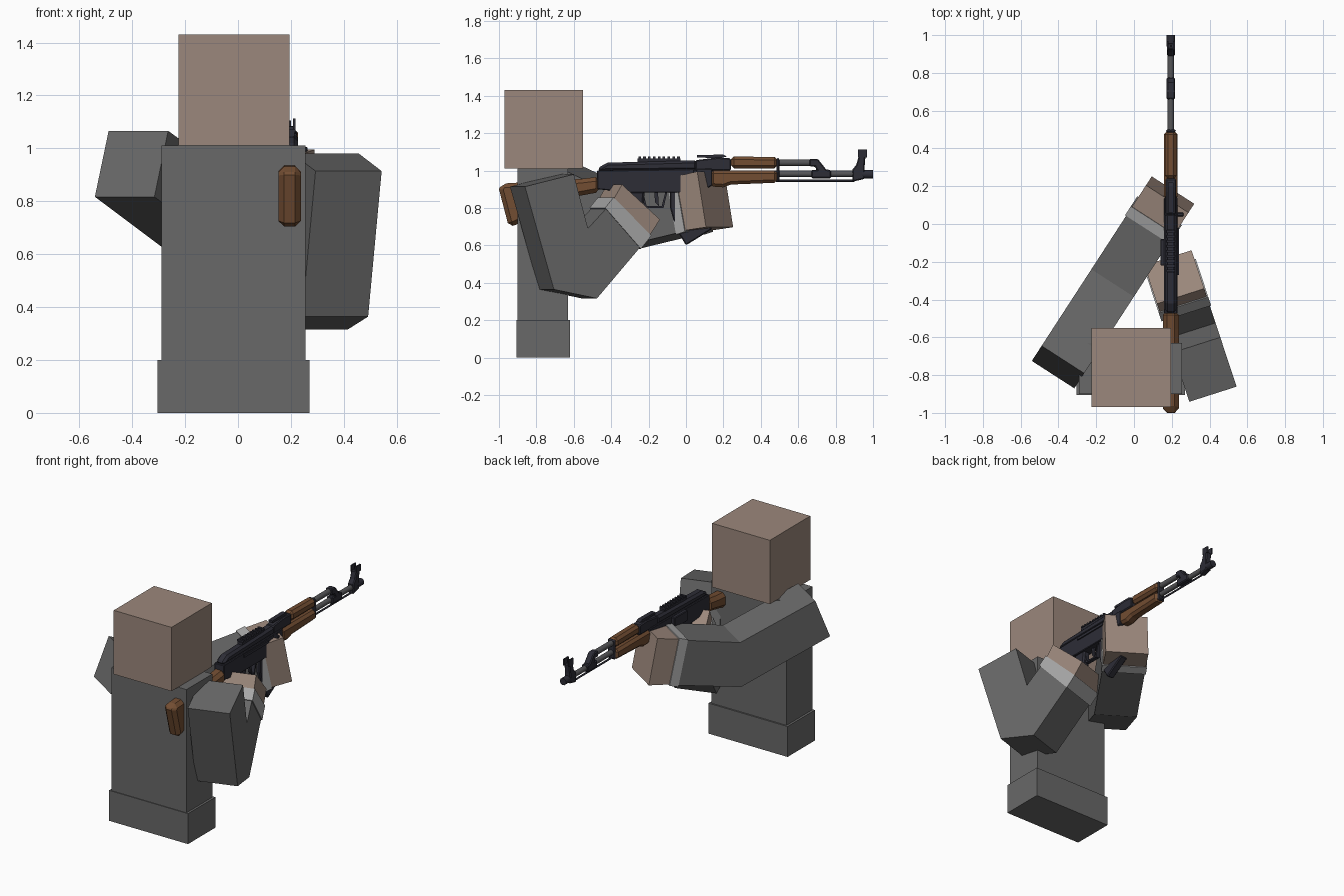
import bpy, bmesh, math
from mathutils import Vector


def material(name, r, g, b):
    m = bpy.data.materials.new(name)
    m.diffuse_color = (r, g, b, 1)
    return m


SHIRT = material("grey cloth", 0.14, 0.14, 0.14)
SKIN = material("skin", 0.33, 0.245, 0.20)
CUFF = material("light grey cuff", 0.40, 0.40, 0.40)
WOOD = material("brown wood", 0.17, 0.075, 0.032)
DARK = material("dark blue steel", 0.026, 0.026, 0.037)
STEEL = material("grey steel", 0.09, 0.09, 0.095)
GX = 0.195  # rifle centre plane


def prism(name, pts, offset, mat, bevel=0.0, grow=1.0):
    """Extrude a flat outline by an offset vector."""
    bm = bmesh.new()
    face = bm.faces.new([bm.verts.new(p) for p in pts])
    ext = bmesh.ops.extrude_face_region(bm, geom=[face], use_keep_orig=True)
    new = [v for v in ext["geom"] if isinstance(v, bmesh.types.BMVert)]
    bmesh.ops.translate(bm, verts=new, vec=Vector(offset))
    bmesh.ops.recalc_face_normals(bm, faces=bm.faces)
    mid = sum((v.co for v in bm.verts), Vector()) / len(bm.verts)
    for v in bm.verts:
        v.co = mid + (v.co - mid) * grow
    me = bpy.data.meshes.new(name)
    bm.to_mesh(me)
    bm.free()
    me.materials.append(mat)
    ob = bpy.data.objects.new(name, me)
    bpy.context.collection.objects.link(ob)
    if bevel:
        mod = ob.modifiers.new("edge", "BEVEL")
        mod.width, mod.segments, mod.limit_method = bevel, 1, "ANGLE"
        mod.angle_limit = math.radians(50)
    return ob


def box(name, x0, x1, y0, y1, z0, z1, mat, bevel=0.0):
    return prism(name, [(x0, y0, z0), (x0, y1, z0), (x0, y1, z1), (x0, y0, z1)],
                 (x1 - x0, 0, 0), mat, bevel)


def side(name, yz, width, mat, bevel=0.0, x=GX):
    """Rifle part: side outline with a width centred on x."""
    return prism(name, [(x - width / 2, y, z) for y, z in yz], (width, 0, 0), mat, bevel)


def tube(name, r, y0, y1, z, mat, x=GX):
    bpy.ops.mesh.primitive_cylinder_add(vertices=14, radius=r, depth=y1 - y0,
                                        location=(x, (y0 + y1) / 2, z),
                                        rotation=(math.pi / 2, 0, 0))
    ob = bpy.context.object
    ob.name = name
    ob.data.materials.append(mat)
    bpy.ops.object.shade_smooth_by_angle()
    return ob


# Body
box("waist", -0.305, 0.27, -0.905, -0.62, 0, 0.20, SHIRT)
box("torso", -0.29, 0.255, -0.90, -0.63, 0.20, 1.01, SHIRT)
box("head", -0.225, 0.195, -0.97, -0.55, 1.01, 1.43, SKIN)


# Arms: side outlines placed in a slanted vertical plane
def arm(side_name, x0, y0, slope, offset, sleeve, cuff, hand):
    for part, yz, mat, grow in (("sleeve", sleeve, SHIRT, 1), ("cuff", cuff, CUFF, 1.05),
                                ("hand", hand, SKIN, 1)):
        prism(side_name + "_" + part, [(x0 + slope * (y - y0), y, z) for y, z in yz],
              offset, mat, 0, grow)


arm("right", 0.543, -0.861, -0.33, (-0.25, -0.08, 0),
    [(-0.861, 0.914), (-0.60, 0.98), (-0.524, 0.69), (-0.428, 0.795),
     (-0.246, 0.588), (-0.476, 0.316), (-0.706, 0.364)],
    [(-0.428, 0.797), (-0.246, 0.588), (-0.193, 0.655), (-0.385, 0.85)],
    [(-0.385, 0.85), (-0.193, 0.655), (-0.139, 0.738), (-0.342, 0.925)])
arm("left", -0.264, -0.79, 0.65, (-0.225, 0.145, 0),
    [(-0.79, 1.066), (-0.385, 0.876), (-0.10, 0.95), (-0.05, 0.665),
     (-0.39, 0.583), (-0.87, 0.817)],
    [(-0.10, 0.95), (-0.05, 0.665), (-0.005, 0.68), (-0.055, 0.968)],
    [(-0.055, 0.968), (-0.005, 0.68), (0.107, 0.697), (0.06, 0.995)])

# Wooden furniture
side("stock", [(-0.985, 0.93), (-1.0, 0.90), (-0.947, 0.697), (-0.91, 0.71), (-0.62, 0.855),
               (-0.46, 0.885), (-0.46, 0.968), (-0.56, 0.955)], 0.085, WOOD, 0.022)
side("lower_handguard", [(0.13, 0.915), (0.20, 0.91), (0.24, 0.925), (0.49, 0.935),
                         (0.49, 1.0), (0.13, 1.0)], 0.072, WOOD, 0.016)
side("upper_handguard", [(0.24, 1.012), (0.49, 1.012), (0.49, 1.072), (0.24, 1.075)],
     0.062, WOOD, 0.016)

# Receiver and cover
side("receiver", [(-0.475, 0.90), (-0.30, 0.882), (0.07, 0.882), (0.14, 0.92), (0.14, 1.01),
                  (-0.475, 1.0)], 0.07, DARK, 0.004)
side("receiver_cover", [(-0.475, 0.995), (-0.46, 1.02), (-0.42, 1.042), (0.06, 1.055),
                        (0.06, 1.0)], 0.062, DARK, 0.014)
side("rear_sight_block", [(0.05, 1.0), (0.24, 1.0), (0.24, 1.065), (0.17, 1.07), (0.05, 1.055)],
     0.055, DARK, 0.006)
side("rear_sight_leaf", [(0.06, 1.07), (0.18, 1.065), (0.22, 1.075), (0.20, 1.085),
                         (0.06, 1.083)], 0.03, DARK)
box("top_rail", GX - 0.018, GX + 0.018, -0.26, -0.03, 1.045, 1.063, DARK)
for i in range(9):
    y = -0.255 + i * 0.026
    box("rail_tooth", GX - 0.022, GX + 0.022, y, y + 0.014, 1.062, 1.074, DARK)
box("side_mount", GX - 0.055, GX - 0.03, -0.22, -0.08, 0.93, 1.0, DARK, 0.004)
box("bolt_handle", GX + 0.03, GX + 0.068, 0.04, 0.06, 0.985, 1.005, DARK, 0.004)
box("selector_lever", GX + 0.034, GX + 0.043, -0.27, -0.02, 0.975, 0.992, DARK)
tube("receiver_pin", 0.02, 0.10, 0.15, 0.98, DARK)

# Magazine, grip and trigger
side("magazine", [(-0.085, 0.89), (-0.085, 0.80), (-0.055, 0.69), (0.0, 0.60), (0.14, 0.687),
                  (0.09, 0.755), (0.062, 0.82), (0.055, 0.89)], 0.05, DARK, 0.006)
side("pistol_grip", [(-0.31, 0.89), (-0.37, 0.72), (-0.29, 0.69), (-0.23, 0.80), (-0.22, 0.89)],
     0.05, DARK, 0.01)
side("trigger", [(-0.17, 0.885), (-0.165, 0.83), (-0.145, 0.81), (-0.15, 0.885)], 0.015, DARK)
side("trigger_guard", [(-0.24, 0.885), (-0.22, 0.80), (-0.12, 0.80), (-0.10, 0.885),
                       (-0.11, 0.885), (-0.13, 0.81), (-0.21, 0.81), (-0.23, 0.885)],
     0.025, DARK)

# Barrel group
tube("barrel", 0.017, 0.12, 0.98, 0.982, STEEL)
tube("gas_tube", 0.018, 0.48, 0.69, 1.042, STEEL)
tube("cleaning_rod", 0.006, 0.48, 0.90, 0.945, DARK)
side("handguard_cap", [(0.485, 0.935), (0.50, 0.94), (0.50, 1.065), (0.485, 1.07)], 0.055, DARK, 0.008)
side("gas_block", [(0.67, 0.958), (0.775, 0.958), (0.775, 1.003), (0.75, 1.005), (0.705, 1.062),
                   (0.66, 1.062), (0.66, 1.022), (0.69, 1.02), (0.70, 1.003), (0.67, 1.003)],
     0.044, DARK, 0.006)
tube("muzzle", 0.023, 0.94, 1.0, 0.98, DARK)

# Front sight: base, post and ears
side("front_sight_base", [(0.89, 0.94), (0.955, 0.955), (0.955, 1.02), (0.96, 1.08), (0.925, 1.08),
                          (0.91, 1.03), (0.89, 1.005)], 0.042, DARK, 0.006)
box("front_sight_post", GX - 0.005, GX + 0.005, 0.938, 0.948, 1.07, 1.105, DARK)
for s in (-1, 1):
    side("front_sight_ear", [(0.92, 1.07), (0.968, 1.07), (0.968, 1.112), (0.92, 1.112)],
         0.009, DARK, 0, GX + s * 0.017)
